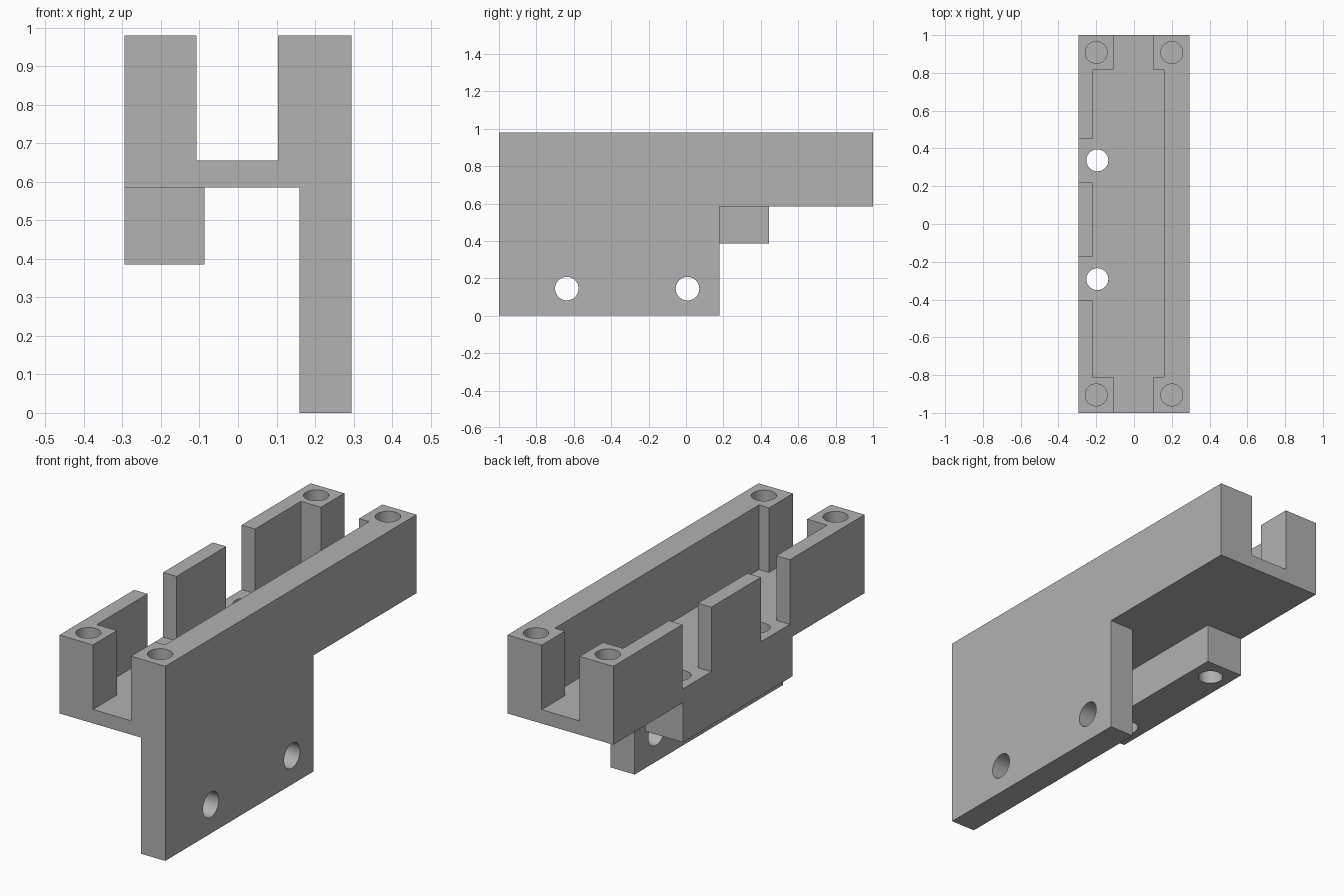
import bpy
import bmesh
import math
from mathutils import Matrix

cube = bpy.data.objects.get("Cube")
if cube:
    bpy.data.objects.remove(cube, do_unlink=True)

grey = bpy.data.materials.new("plain_grey")
grey.use_nodes = True
colour = (0.445, 0.445, 0.445, 1)
grey.diffuse_color = colour
grey.node_tree.nodes["Principled BSDF"].inputs["Base Color"].default_value = colour


def add_object(name, bm):
    mesh = bpy.data.meshes.new(name)
    bm.to_mesh(mesh)
    bm.free()
    mesh.materials.append(grey)
    obj = bpy.data.objects.new(name, mesh)
    bpy.context.collection.objects.link(obj)
    return obj


def box(name, xs, ys, zs):
    bm = bmesh.new()
    bmesh.ops.create_cube(bm, size=1)
    for v in bm.verts:
        v.co = [r[0] if c < 0 else r[1] for c, r in zip(v.co, (xs, ys, zs))]
    return add_object(name, bm)


def cylinder(name, centre, radius, depth, axis="Z"):
    bm = bmesh.new()
    turn = Matrix.Rotation(math.pi / 2, 4, "Y") if axis == "X" else Matrix()
    bmesh.ops.create_cone(bm, cap_ends=True, segments=40, radius1=radius,
                          radius2=radius, depth=depth,
                          matrix=Matrix.Translation(centre) @ turn)
    return add_object(name, bm)


def combine(target, tool, operation):
    """Apply a boolean and remove the tool object."""
    mod = target.modifiers.new("boolean", "BOOLEAN")
    mod.operation = operation
    mod.solver = "EXACT"
    mod.object = tool
    bpy.context.view_layer.objects.active = target
    bpy.ops.object.modifier_apply(modifier=mod.name)
    bpy.data.objects.remove(tool, do_unlink=True)


SIDE = 0.295
BASE, FLOOR, TOP = 0.585, 0.655, 0.98
OVER = 1.2

# Solid tray body with the hanging side plate and the lower block
bracket = box("mounting_bracket", (-SIDE, SIDE), (-1, 1), (BASE, TOP))
combine(bracket, box("side_plate", (0.16, SIDE), (-1, 0.18), (0, 0.8)), "UNION")
combine(bracket, box("lower_block", (-SIDE, -0.087), (-0.425, 0.445),
                     (0.385, 0.62)), "UNION")

# Open channel, wider pocket between the corner posts, gaps in the thin wall
combine(bracket, box("channel", (-0.108, 0.104), (-OVER, OVER), (FLOOR, OVER)),
        "DIFFERENCE")
combine(bracket, box("pocket", (-0.22, 0.16), (-0.81, 0.815), (FLOOR, OVER)),
        "DIFFERENCE")
for start, end in ((-0.405, -0.175), (0.22, 0.45)):
    combine(bracket, box("wall_gap", (-0.5, -0.15), (start, end), (FLOOR, OVER)),
            "DIFFERENCE")

# Blind screw holes in the four posts
for x in (-0.2, 0.2):
    for y in (-0.905, 0.908):
        combine(bracket, cylinder("post_hole", (x, y, TOP), 0.058, 0.6),
                "DIFFERENCE")

# Through holes in the floor and block
for y in (-0.292, 0.337):
    combine(bracket, cylinder("floor_hole", (-0.194, y, 0.5), 0.058, 0.6),
            "DIFFERENCE")

# Through holes in the side plate
for y in (-0.637, 0.008):
    combine(bracket, cylinder("plate_hole", (0.23, y, 0.145), 0.063, 0.4, "X"),
            "DIFFERENCE")

bpy.ops.object.select_all(action="DESELECT")
bracket.select_set(True)
bpy.context.view_layer.objects.active = bracket
bpy.ops.object.shade_smooth_by_angle(angle=math.radians(30))
